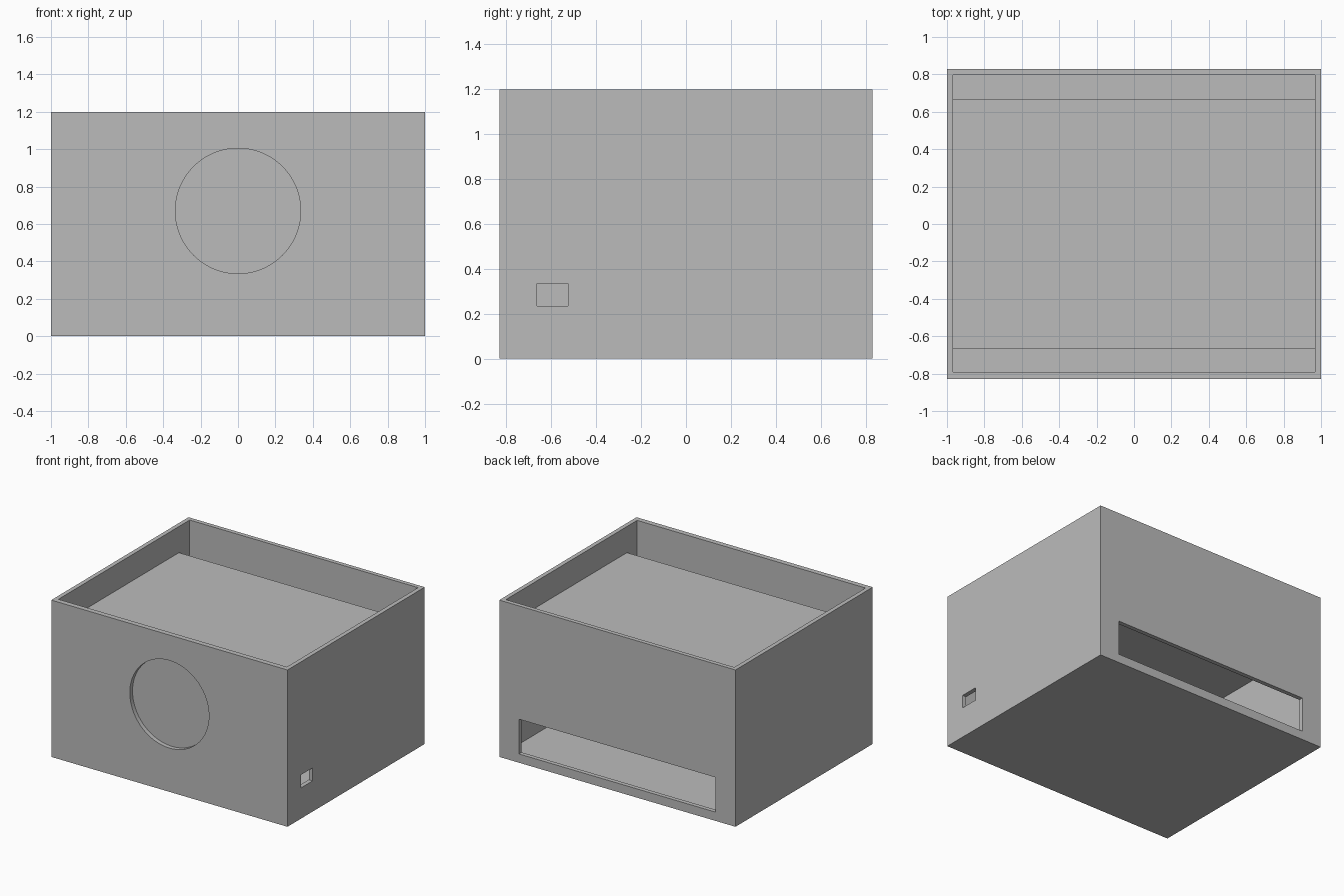
import bpy
import math

cube = bpy.data.objects.get("Cube")
if cube:
    bpy.data.objects.remove(cube, do_unlink=True)

grey = bpy.data.materials.new("plain grey")
grey.use_nodes = True
colour = (0.5, 0.5, 0.5, 1)
grey.diffuse_color = colour
grey.node_tree.nodes["Principled BSDF"].inputs["Base Color"].default_value = colour

# Overall half sizes, height and wall thickness
HX, HY, H = 1.0, 0.83, 1.2
T = 0.033
IX, IY = HX - T, HY - T


def box(name, x, y, z):
    """Box from (low, high) ranges on each axis."""
    bpy.ops.mesh.primitive_cube_add(size=1, location=[sum(r) / 2 for r in (x, y, z)])
    ob = bpy.context.object
    ob.name = name
    ob.scale = [r[1] - r[0] for r in (x, y, z)]
    bpy.ops.object.transform_apply(location=False, rotation=False, scale=True)
    ob.data.materials.append(grey)
    return ob


def cylinder(name, radius, depth, location, rotation=(0, 0, 0), sides=96):
    bpy.ops.mesh.primitive_cylinder_add(vertices=sides, radius=radius, depth=depth,
                                        location=location, rotation=rotation)
    ob = bpy.context.object
    ob.name = name
    ob.data.materials.append(grey)
    return ob


def cut(target, cutter):
    """Cut an opening through a panel and discard the cutter."""
    cutter.hide_render = True
    mod = target.modifiers.new("opening", "BOOLEAN")
    mod.operation = "DIFFERENCE"
    mod.solver = "EXACT"
    mod.object = cutter
    bpy.context.view_layer.objects.active = target
    bpy.ops.object.modifier_apply(modifier=mod.name)
    bpy.data.objects.remove(cutter, do_unlink=True)


# Floor and four walls of the open box
box("floor", (-HX, HX), (-HY, HY), (0, T))
front = box("front_wall", (-HX, HX), (-HY, -IY), (T, H))
back = box("back_wall", (-HX, HX), (IY, HY), (T, H))
left = box("left_wall", (IX, HX), (-IY, IY), (T, H))
box("right_wall", (-HX, -IX), (-IY, IY), (T, H))

# Round front opening, wide back slot and small side port
cut(front, cylinder("round_cutter", 0.335, 0.2, (0, -HY, 0.67), (math.pi / 2, 0, 0)))
cut(back, box("slot_cutter", (-0.833, 0.833), (0.7, 0.9), (0.067, 0.333)))
cut(left, box("port_cutter", (0.9, 1.1), (-0.665, -0.525), (0.235, 0.335)))

# Thin backing sheet behind the round opening
box("backing_sheet", (-IX, IX), (-IY, -IY + 0.007), (T, H))

# Thick shelf block spanning the side walls
box("shelf_block", (-IX, IX), (-0.667, 0.667), (0.833, 1.0))

# Slim pins set into the wall corners
for sx in (-1, 1):
    for sy in (-1, 1):
        pin = cylinder("corner_pin", T / 2, H - T,
                       (sx * (HX - T / 2), sy * (HY - T / 2), (H + T) / 2), sides=24)
        bpy.ops.object.shade_smooth_by_angle()
